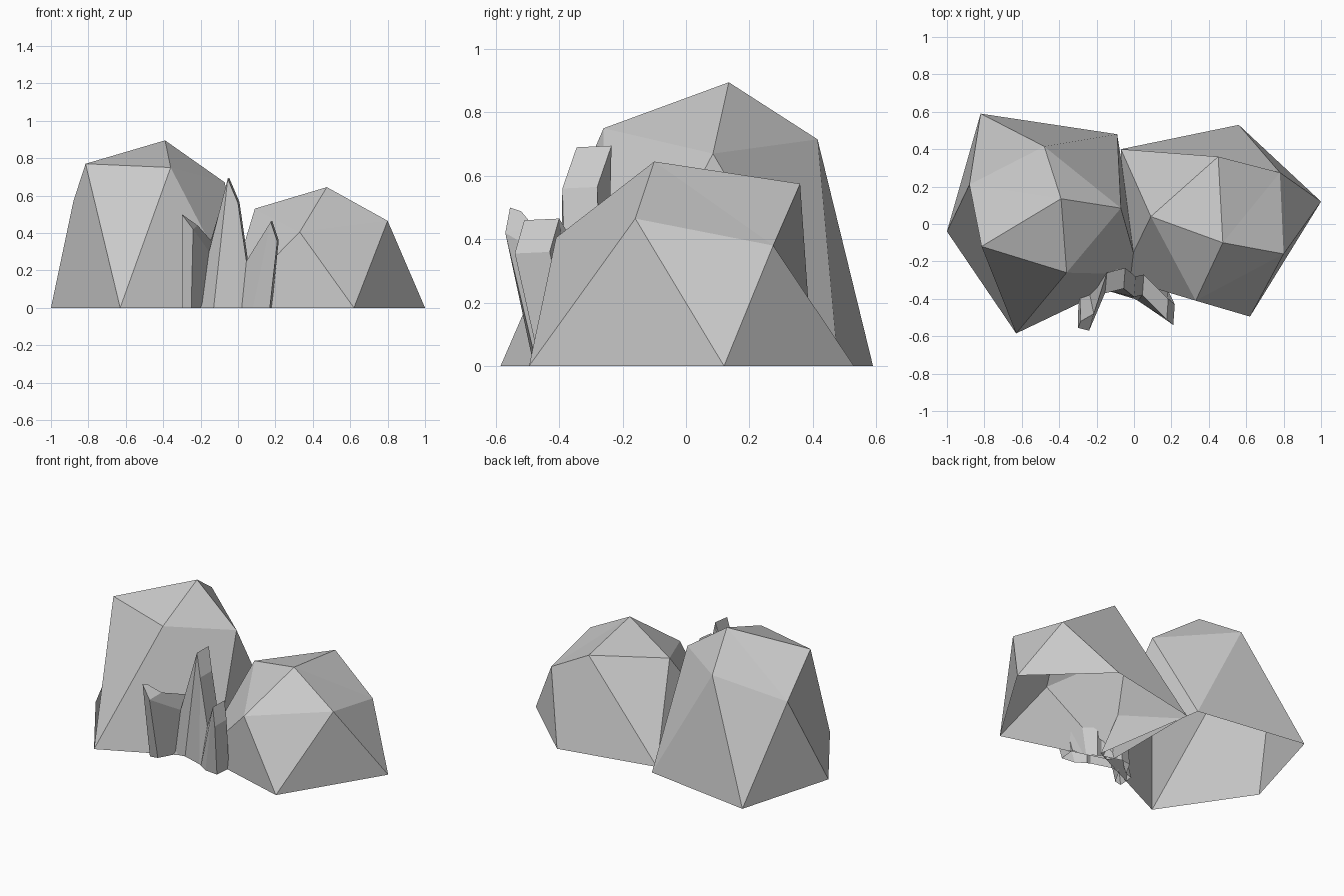
import bpy
import bmesh
from mathutils import Vector

cube = bpy.data.objects.get("Cube")
if cube:
    bpy.data.objects.remove(cube, do_unlink=True)

# Single stone colour
stone = bpy.data.materials.new("grey stone")
stone.use_nodes = True
grey = (0.59, 0.59, 0.59, 1)
stone.diffuse_color = grey
stone.node_tree.nodes["Principled BSDF"].inputs["Base Color"].default_value = grey


def finish(name, bm):
    bmesh.ops.recalc_face_normals(bm, faces=bm.faces)
    mesh = bpy.data.meshes.new(name)
    bm.to_mesh(mesh)
    bm.free()
    mesh.materials.append(stone)
    obj = bpy.data.objects.new(name, mesh)
    bpy.context.collection.objects.link(obj)
    return obj


def boulder(name, apex, shoulder, base, quad):
    """Faceted dome, open below: apex fan over a zigzag band.
    Band triangles quad and quad + 1 are joined into one four-sided facet."""
    bm = bmesh.new()
    top = bm.verts.new(apex)
    up = [bm.verts.new(p) for p in shoulder]
    low = [bm.verts.new((x, y, 0)) for x, y in base]
    for a, b in zip(up, up[1:] + up[:1]):
        bm.faces.new((top, a, b))
    zigzag = [v for pair in zip(up, low) for v in pair]
    n = len(zigzag)
    for k in range(n):
        a, b, c, d = (zigzag[(k + i) % n] for i in range(4))
        if k == quad:
            bm.faces.new((a, b, d, c))
        elif k != quad + 1:
            bm.faces.new((a, b, c))
    return finish(name, bm)


def jagged_ribbon(name, columns):
    """Thick upright strip; each column is front top, front base, back top offset."""
    bm = bmesh.new()
    rings = []
    for top, base, back in columns:
        t, b = Vector(top), Vector((*base, 0))
        ring = (b, t, t + Vector(back), b + Vector((0.01, 0.11, 0)))
        rings.append([bm.verts.new(p) for p in ring])
    for r, s in zip(rings, rings[1:]):
        for k in range(3):
            bm.faces.new((r[k], r[k + 1], s[k + 1], s[k]))
    for end in (rings[0], rings[-1]):
        bm.faces.new(end)
    return finish(name, bm)


# Tall boulder on the right side
boulder("tall_boulder", (-0.39, 0.135, 0.895),
        [(-0.36, -0.26, 0.75), (-0.815, -0.12, 0.77), (-0.88, 0.21, 0.57),
         (-0.48, 0.415, 0.715), (-0.07, 0.085, 0.67)],
        [(-0.63, -0.585), (-1, -0.04), (-0.82, 0.59), (-0.09, 0.48), (0.03, -0.27)],
        quad=1)

# Low boulder on the left side
boulder("low_boulder", (0.475, -0.1, 0.645),
        [(0.33, -0.41, 0.405), (0.8, -0.16, 0.465), (0.78, 0.275, 0.38),
         (0.45, 0.36, 0.575), (0.09, 0.04, 0.53)],
        [(0.62, -0.495), (1, 0.12), (0.56, 0.53), (-0.07, 0.4), (-0.07, -0.29)],
        quad=4)

# Splintered shards in front of the gap
mid = (0.008, 0.11, 0.005)
jagged_ribbon("splinter_shards", [
    ((-0.3, -0.555, 0.5), (-0.3, -0.48), (0.015, 0.035, -0.012)),
    ((-0.24, -0.57, 0.42), (-0.25, -0.47), (0.025, 0.09, 0.02)),
    ((-0.155, -0.37, 0.3), (-0.195, -0.37), (0.01, 0.11, 0.06)),
    ((-0.055, -0.345, 0.69), (-0.13, -0.36), mid),
    ((0, -0.39, 0.56), (0, -0.4), mid),
    ((0.045, -0.38, 0.25), (0.02, -0.41), mid),
    ((0.175, -0.51, 0.46), (0.08, -0.45), mid),
    ((0.21, -0.54, 0.355), (0.17, -0.46), mid),
])
